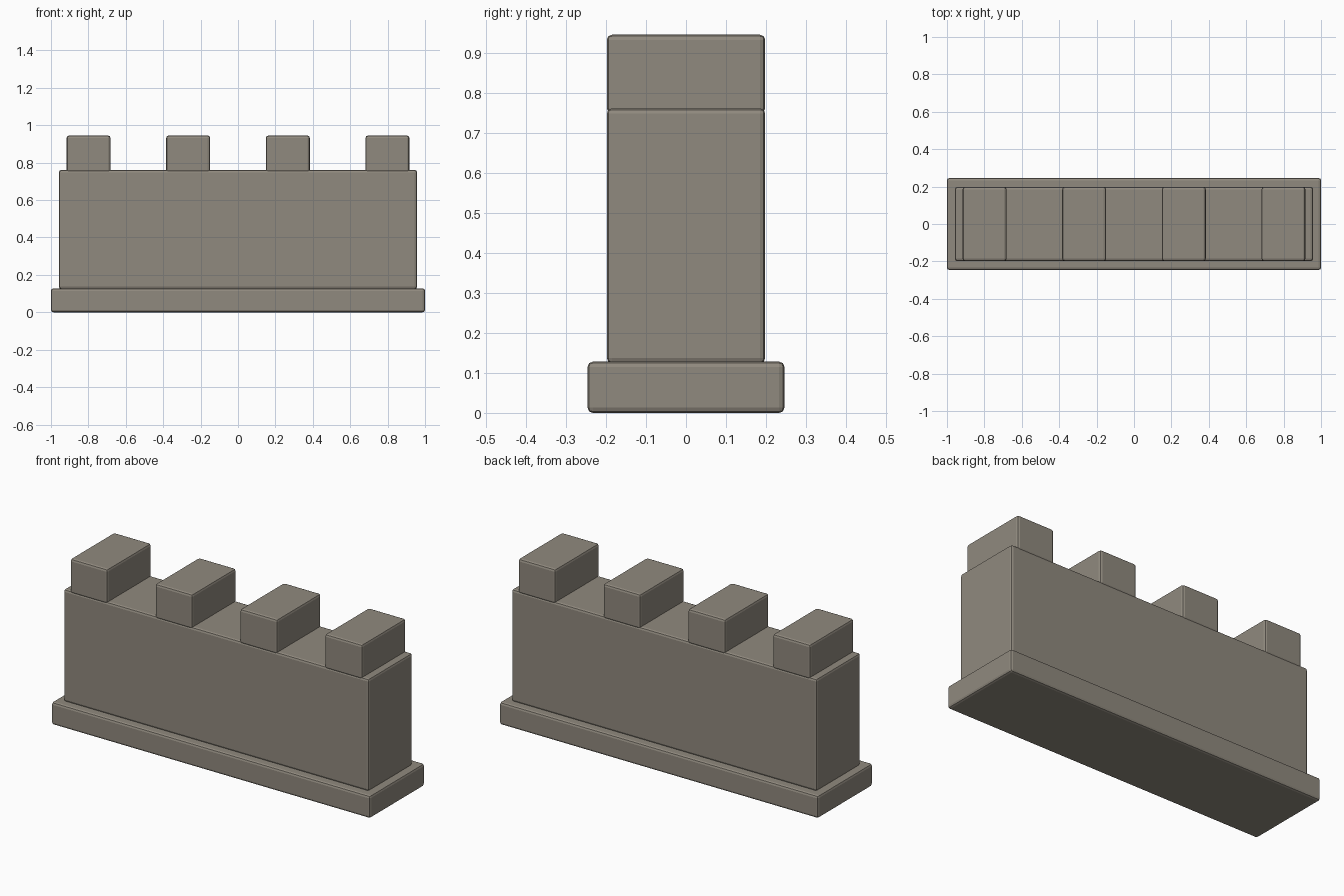
import bpy

if "Cube" in bpy.data.objects:
    bpy.data.objects.remove(bpy.data.objects["Cube"])

stone = bpy.data.materials.new("grey_brown_stone")
stone.diffuse_color = (0.28, 0.253, 0.21, 1)
stone.use_nodes = True
stone.node_tree.nodes["Principled BSDF"].inputs["Base Color"].default_value = stone.diffuse_color


def block(name, x, width, depth, z0, z1, bevel=0.013):
    """Stone block with softly rounded edges, spanning z0 to z1."""
    bpy.ops.mesh.primitive_cube_add(size=1, location=(x, 0, (z0 + z1) / 2))
    ob = bpy.context.object
    ob.name = name
    ob.scale = (width, depth, z1 - z0)
    bpy.ops.object.transform_apply(location=False, rotation=False, scale=True)
    ob.data.materials.append(stone)
    mod = ob.modifiers.new("rounded_edges", 'BEVEL')
    mod.width = bevel
    mod.segments = 2
    return ob


# Plinth and wall body
block("plinth", 0, 2.0, 0.492, 0.0, 0.128)
block("wall", 0, 1.915, 0.396, 0.124, 0.761)

# Four evenly spaced battlements
for i in range(4):
    block(f"battlement_{i + 1}", -0.799 + i * 0.5327, 0.235, 0.396, 0.748, 0.945)
